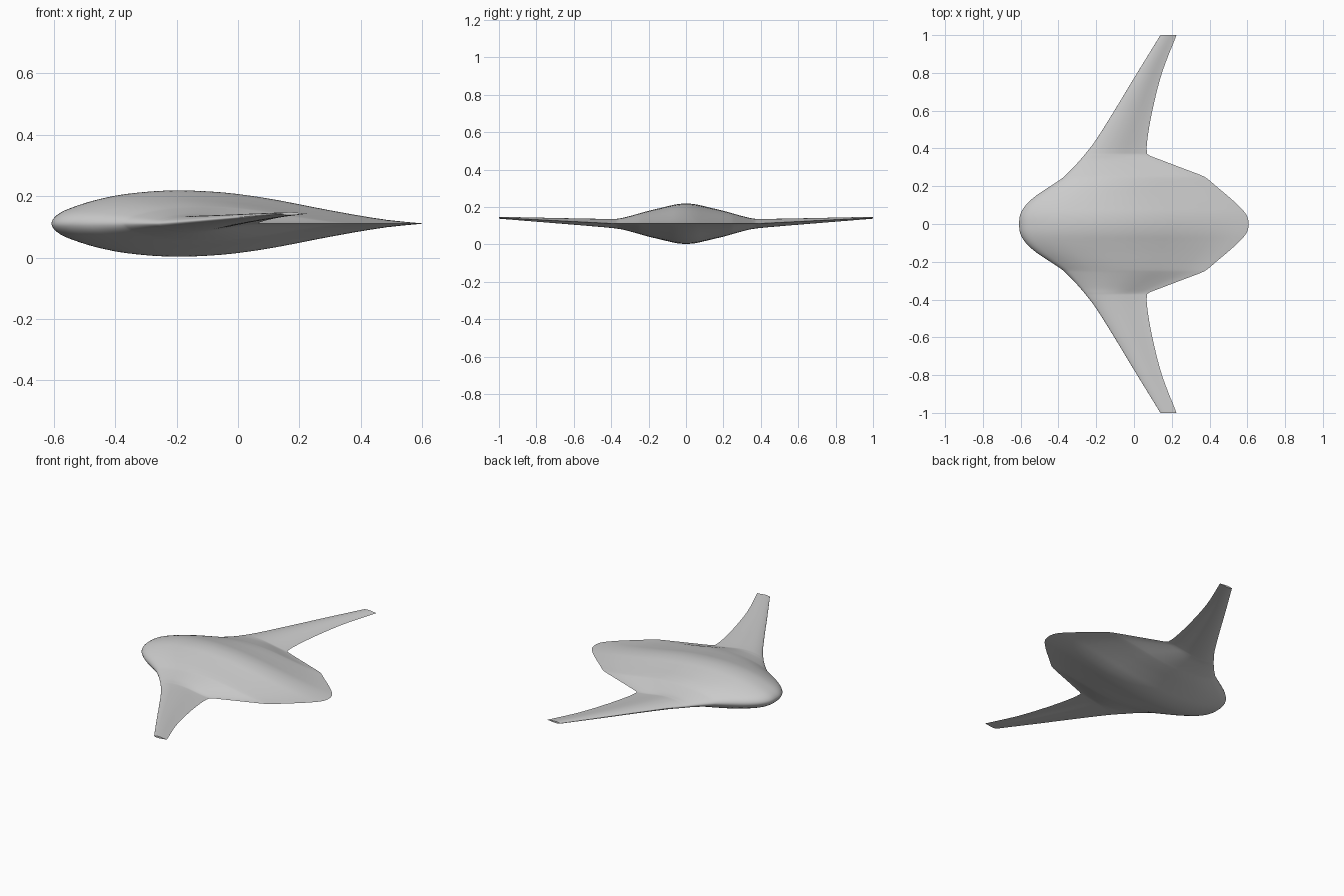
import bpy
import bmesh
from math import radians
from mathutils import Vector

cube = bpy.data.objects.get("Cube")
if cube:
    bpy.data.objects.remove(cube, do_unlink=True)

BODY_HEIGHT = 0.111
WING_ROOT = 0.37
WING_RISE = 0.032


def smooth_path(points, steps):
    """Pass a smooth curve through the points, holding both end points."""
    points = [Vector(p) for p in points]
    padded = [2 * points[0] - points[1], *points, 2 * points[-1] - points[-2]]
    path = []
    for before, start, end, after in zip(padded, padded[1:], padded[2:], padded[3:]):
        leave, arrive = (end - before) / 2, (after - start) / 2
        for step in range(steps):
            t = step / steps
            path.append(
                start * (2 * t**3 - 3 * t**2 + 1)
                + leave * (t**3 - 2 * t**2 + t)
                + end * (3 * t**2 - 2 * t**3)
                + arrive * (t**3 - t**2)
            )
    path.append(points[-1])
    return path


# Airfoil: position along the chord, share of the greatest half thickness
upper = [
    (1, 0), (.9, .11), (.8, .29), (.7, .5), (.6, .72), (.5, .89), (.42, .97),
    (.34, 1), (.27, .97), (.2, .89), (.15, .79), (.1, .65), (.05, .46),
    (.025, .33), (.008, .18),
]
lower = [(along, -height) for along, height in reversed(upper)]
airfoil = smooth_path(upper + [(0, 0)] + lower, 2)[:-1]

# Span stations: sideways position, leading edge, trailing edge, half thickness
half_span = [
    (.05, -.602, .594, .104), (.1, -.573, .55, .093), (.15, -.518, .495, .081),
    (.2, -.443, .435, .069), (.24, -.383, .388, .058), (.26, -.36, .35, .052),
    (.3, -.32, .245, .041), (.34, -.284, .14, .031), (.365, -.263, .078, .027),
    (.385, -.247, .068, .025), (.45, -.198, .071, .022), (.6, -.104, .097, .017),
    (.8, .017, .148, .011), (1, .14, .225, .005),
]
other_half = [(-side, *rest) for side, *rest in reversed(half_span)]
centre = (0, -.608, .607, .108)
stations = smooth_path(other_half + [centre] + half_span, 4)

# Blended body and wings, lofted as one skin from tip to tip
bm = bmesh.new()
rings = []
for side, leading, trailing, half_thickness in stations:
    outward = max(0, abs(side) - WING_ROOT) / (1 - WING_ROOT)
    middle = BODY_HEIGHT + WING_RISE * outward
    rings.append([
        bm.verts.new((
            leading + along * (trailing - leading),
            side,
            middle + height * half_thickness,
        ))
        for along, height in airfoil
    ])

for ring, following in zip(rings, rings[1:]):
    for i in range(len(ring)):
        bm.faces.new((ring[i - 1], ring[i], following[i], following[i - 1]))

# Flat wing tips
for tip in (rings[0], rings[-1]):
    bm.faces.new(tip)
bmesh.ops.recalc_face_normals(bm, faces=bm.faces)

mesh = bpy.data.meshes.new("blended_wing_body")
bm.to_mesh(mesh)
bm.free()
aircraft = bpy.data.objects.new("blended_wing_body", mesh)
bpy.context.collection.objects.link(aircraft)

# Plain grey skin
grey = bpy.data.materials.new("light_grey")
grey.use_nodes = True
colour = (.6, .6, .6, 1)
grey.diffuse_color = colour
for node in grey.node_tree.nodes:
    if node.type == "BSDF_PRINCIPLED":
        node.inputs["Base Color"].default_value = colour
mesh.materials.append(grey)

# Smooth skin with crisp trailing edges and tips
bpy.ops.object.select_all(action="DESELECT")
aircraft.select_set(True)
bpy.context.view_layer.objects.active = aircraft
bpy.ops.object.shade_smooth_by_angle(angle=radians(40))
